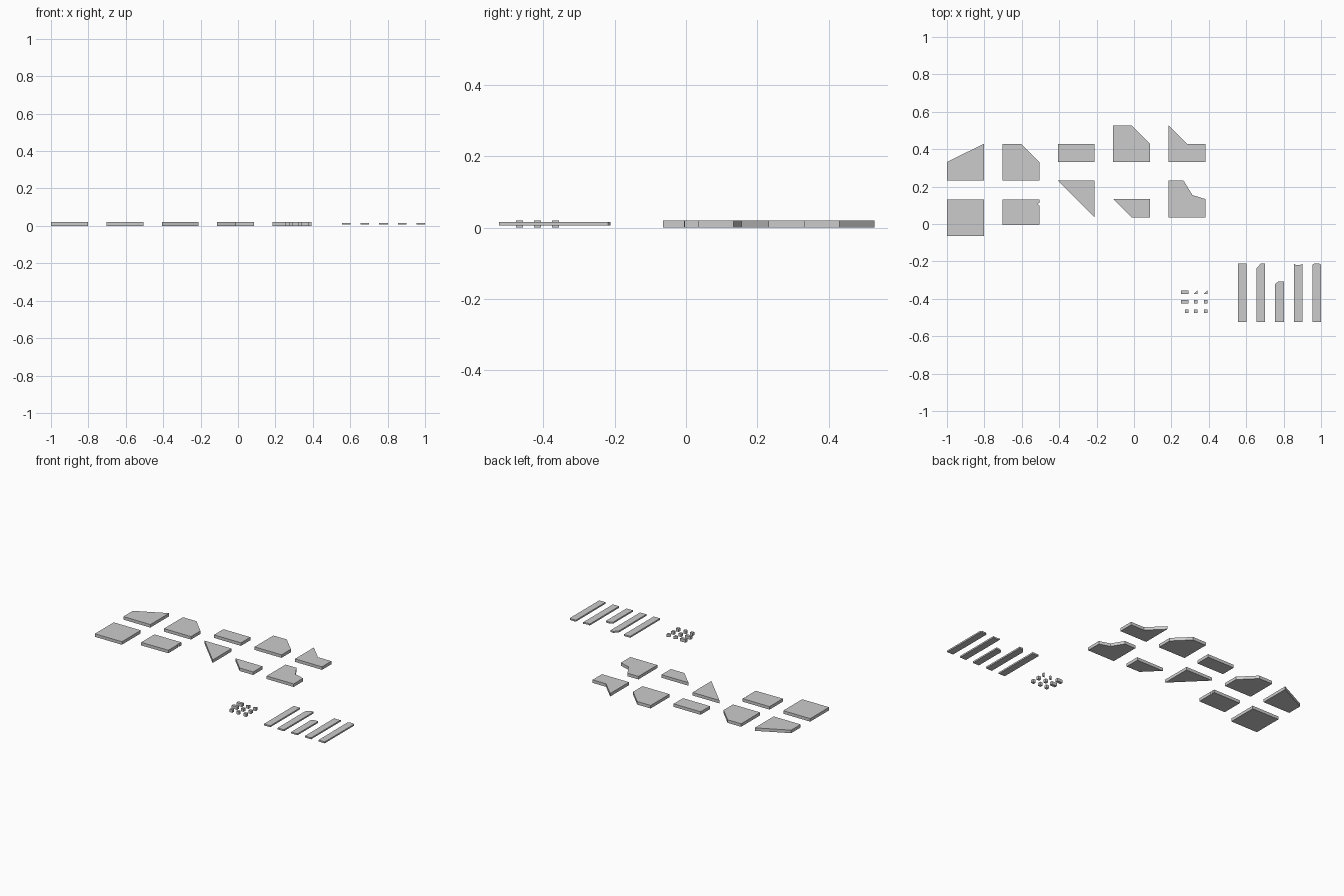
import bpy, bmesh

if "Cube" in bpy.data.objects:
    bpy.data.objects.remove(bpy.data.objects["Cube"])


def prism(name, pts, z0, z1):
    """Extrude a flat outline into a plate."""
    bm = bmesh.new()
    face = bm.faces.new([bm.verts.new((x, y, z0)) for x, y in pts])
    ext = bmesh.ops.extrude_face_region(bm, geom=[face])
    for v in ext["geom"]:
        if isinstance(v, bmesh.types.BMVert):
            v.co.z = z1
    bmesh.ops.recalc_face_normals(bm, faces=bm.faces)
    me = bpy.data.meshes.new(name)
    bm.to_mesh(me)
    bm.free()
    ob = bpy.data.objects.new(name, me)
    bpy.context.collection.objects.link(ob)
    return ob


def rect(x0, y0, x1, y1):
    return [(x0, y0), (x1, y0), (x1, y1), (x0, y1)]


# Large floor plates
T = 0.02
A, B, C, D, E = -1.0, -0.703, -0.407, -0.111, 0.185   # column left edges
W, H = 0.197, 0.0985
plates = {
    "sloped_plate": [(A, .232), (A + W, .232), (A + W, .429), (A, .331)],
    "cut_corner_plate": [(B, .232), (B + W, .232), (B + W, .331), (B + H, .429), (B, .429)],
    "half_plate": rect(C, .331, C + W, .429),
    "tall_cut_plate": [(D, .331), (D + W, .331), (D + W, .429), (D + H, .527), (D, .527)],
    "spike_plate": [(E, .331), (E + W, .331), (E + W, .429), (E + H, .429), (E, .527)],
    "triangle_plate": [(C, .232), (C + W, .035), (C + W, .232)],
    "half_slant_plate": [(D, .133), (D + H, .035), (D + W, .035), (D + W, .133)],
    "notched_plate": [(E, .035), (E + W, .035), (E + W, .133), (E + .127, .155),
                      (E + .08, .232), (E, .232)],
    "square_plate": rect(A, -.065, A + W, .132),
    "short_plate": [(B, -.006), (B + W, -.004), (B + W, .098), (B + W - .01, .108),
                    (B + W, .113), (B + W, .132), (B, .132)],
}
for name, pts in plates.items():
    prism(name, pts, 0, T)

# Long strips with differing end cuts
S, Y0, Y1 = 0.046, -0.523, -0.212
ends = [
    [(S, Y1), (0, Y1)],
    [(S, Y1), (.022, Y1), (0, Y1 - .024)],
    [(S, -.307), (.018, -.307), (0, -.32)],
    [(S, Y1), (S - .01, Y1 - .006), (.01, Y1 - .006), (0, Y1)],
    [(S, Y1 - .006), (S - .008, Y1), (.008, Y1), (0, Y1 - .006)],
]
for i, end in enumerate(ends):
    x = 0.556 + i * 0.0995
    pts = [(x, Y0), (x + S, Y0)] + [(x + px, py) for px, py in end]
    prism(f"strip_{i + 1}", pts, 0.006, 0.016)

# Small connector pieces
Q = 0.019
for r, y in enumerate((-.3745, -.4255, -.4755)):
    for c, x in enumerate((.252, .3205, .3735)):
        name = f"small_piece_{r + 1}_{c + 1}"
        if c == 0:
            pts = rect(.272 if r == 2 else x, y, .291, y + Q)
        elif r == 0:
            pts = [(x, y), (x + Q, y), (x + Q, y + Q)]
        else:
            pts = rect(x, y, x + Q, y + Q)
        prism(name, pts, 0, T)
